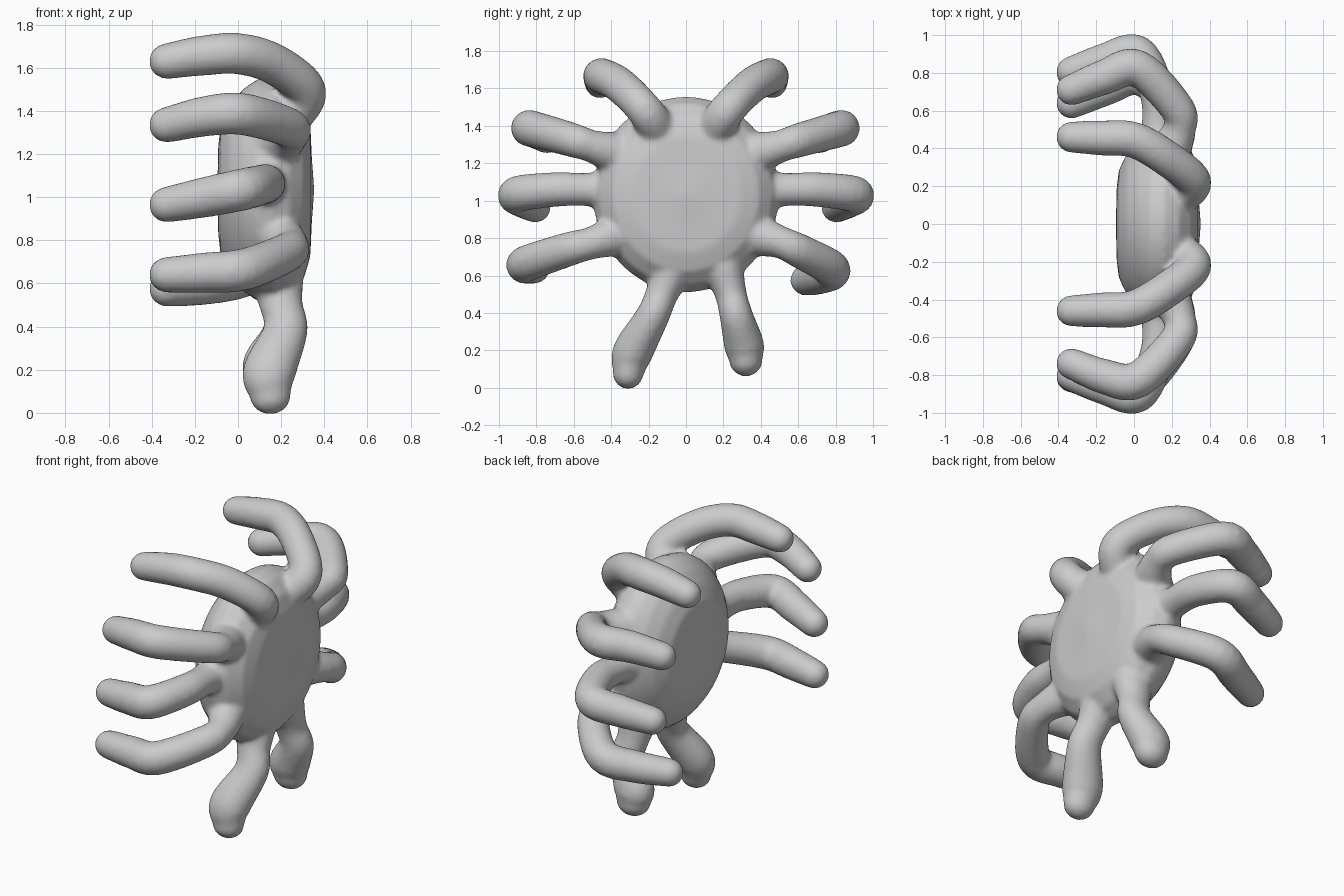
import bpy, bmesh, math
from mathutils import Vector

if "Cube" in bpy.data.objects:
    bpy.data.objects.remove(bpy.data.objects["Cube"])

SIDES = 20
bm = bmesh.new()


def bridge(rings):
    """Skin a list of point rings into a closed tube."""
    loops = [[bm.verts.new(p) for p in ring] for ring in rings]
    for a, b in zip(loops, loops[1:]):
        n = len(a)
        for i in range(n):
            j = (i + 1) % n
            bm.faces.new((a[i], a[j], b[j], b[i]))
    bm.faces.new(loops[0][::-1])
    bm.faces.new(loops[-1])


def smooth_path(pts, steps=6):
    """Catmull-Rom samples of 4D points (x, y, z, radius)."""
    p = [Vector(q) for q in pts]
    p = [p[0] * 2 - p[1]] + p + [p[-1] * 2 - p[-2]]
    out = []
    for a, b, c, d in zip(p, p[1:], p[2:], p[3:]):
        for s in range(steps):
            t = s / steps
            out.append(0.5 * (2 * b + (c - a) * t + (2 * a - 5 * b + 4 * c - d) * t * t
                              + (3 * b - a - 3 * c + d) * t ** 3))
    return out + [p[-2]]


def limb(pts, widen_x=1.0):
    """Round limb along a path, ending in a hemispherical tip."""
    path = smooth_path(pts)
    end = path[-1].copy()
    direction = (end - path[-2]).to_3d().normalized()
    for k in range(1, 6):
        a = k / 5 * math.radians(84)
        c = end.to_3d() + direction * end.w * math.sin(a)
        path.append(Vector((*c, end.w * math.cos(a))))
    q, prev, rings = None, None, []
    for i, s in enumerate(path):
        t = (path[min(i + 1, len(path) - 1)] - path[max(i - 1, 0)]).to_3d().normalized()
        q = t.to_track_quat('Z', 'Y') if q is None else prev.rotation_difference(t) @ q
        prev = t
        ring = []
        for k in range(SIDES):
            a = 2 * math.pi * k / SIDES
            o = q @ Vector((math.cos(a), math.sin(a), 0)) * s.w
            o.x *= widen_x
            ring.append(s.to_3d() + o)
        rings.append(ring)
    bridge(rings)


# Disc body, turned about the x axis
profile = [(-0.095, 0.03), (-0.092, 0.2), (-0.08, 0.3), (-0.04, 0.39), (0.02, 0.465),
           (0.09, 0.515), (0.16, 0.523), (0.24, 0.487), (0.305, 0.41), (0.335, 0.31),
           (0.342, 0.15), (0.352, 0.02)]
bridge([[Vector((x, 0.95 * r * math.cos(2 * math.pi * k / 64),
                 1.033 + r * math.sin(2 * math.pi * k / 64))) for k in range(64)]
        for x, r in profile])

# Upper arms, one pair per height (mirrored)
for side in (-1, 1):
    tip = 0.74 if side < 0 else 0.71
    limb([(0.22, side * 0.14, 1.36, 0.11), (0.315, side * 0.225, 1.49, 0.096),
          (0.17, side * 0.35, 1.615, 0.096), (0.0, side * 0.445, 1.665, 0.096),
          (-0.17, side * 0.455, 1.655, 0.093), (-0.33, side * 0.46, 1.63, 0.083)])
    limb([(0.18, side * 0.37, 1.25, 0.12), (0.24, side * 0.5, 1.29, 0.088),
          (0.23, side * 0.61, 1.325, 0.092), (0.02, side * 0.825, 1.385, 0.098),
          (-0.15, side * (tip + 0.07), 1.375, 0.094), (-0.33, side * tip, 1.335, 0.083)])
    limb([(0.12, side * 0.38, 1.06, 0.12), (0.13, side * 0.52, 1.06, 0.09),
          (0.12, side * 0.7, 1.06, 0.093), (0.02, side * 0.902, 1.035, 0.098),
          (-0.15, side * 0.865, 1.0, 0.094), (-0.33, side * 0.805, 0.965, 0.083)])

# Lower arms, slightly different on each side
limb([(0.18, -0.36, 0.82, 0.12), (0.24, -0.5, 0.775, 0.088), (0.22, -0.63, 0.74, 0.092),
      (0.03, -0.85, 0.665, 0.098), (-0.15, -0.84, 0.65, 0.094), (-0.33, -0.81, 0.64, 0.083)])
limb([(0.18, 0.36, 0.82, 0.12), (0.24, 0.5, 0.78, 0.088), (0.22, 0.61, 0.73, 0.092),
      (0.03, 0.78, 0.635, 0.098), (-0.15, 0.72, 0.595, 0.094), (-0.33, 0.64, 0.575, 0.083)])

# Short feet
limb([(0.18, -0.08, 0.62, 0.11), (0.2, -0.13, 0.5, 0.088), (0.22, -0.18, 0.38, 0.09),
      (0.145, -0.285, 0.19, 0.108), (0.15, -0.31, 0.075, 0.082)], 1.15)
limb([(0.18, 0.2, 0.64, 0.11), (0.2, 0.24, 0.5, 0.085), (0.22, 0.27, 0.38, 0.09),
      (0.145, 0.31, 0.23, 0.107), (0.14, 0.32, 0.15, 0.09)], 1.15)

# One fused, softly blended skin
bmesh.ops.recalc_face_normals(bm, faces=bm.faces)
mesh = bpy.data.meshes.new("disc_body_with_limbs")
bm.to_mesh(mesh)
bm.free()
body = bpy.data.objects.new("disc_body_with_limbs", mesh)
bpy.context.collection.objects.link(body)
fuse = body.modifiers.new("fuse", 'REMESH')
fuse.mode = 'VOXEL'
fuse.voxel_size = 0.016
fuse.use_smooth_shade = True
blend = body.modifiers.new("blend", 'SMOOTH')
blend.factor = 0.5
blend.iterations = 6
